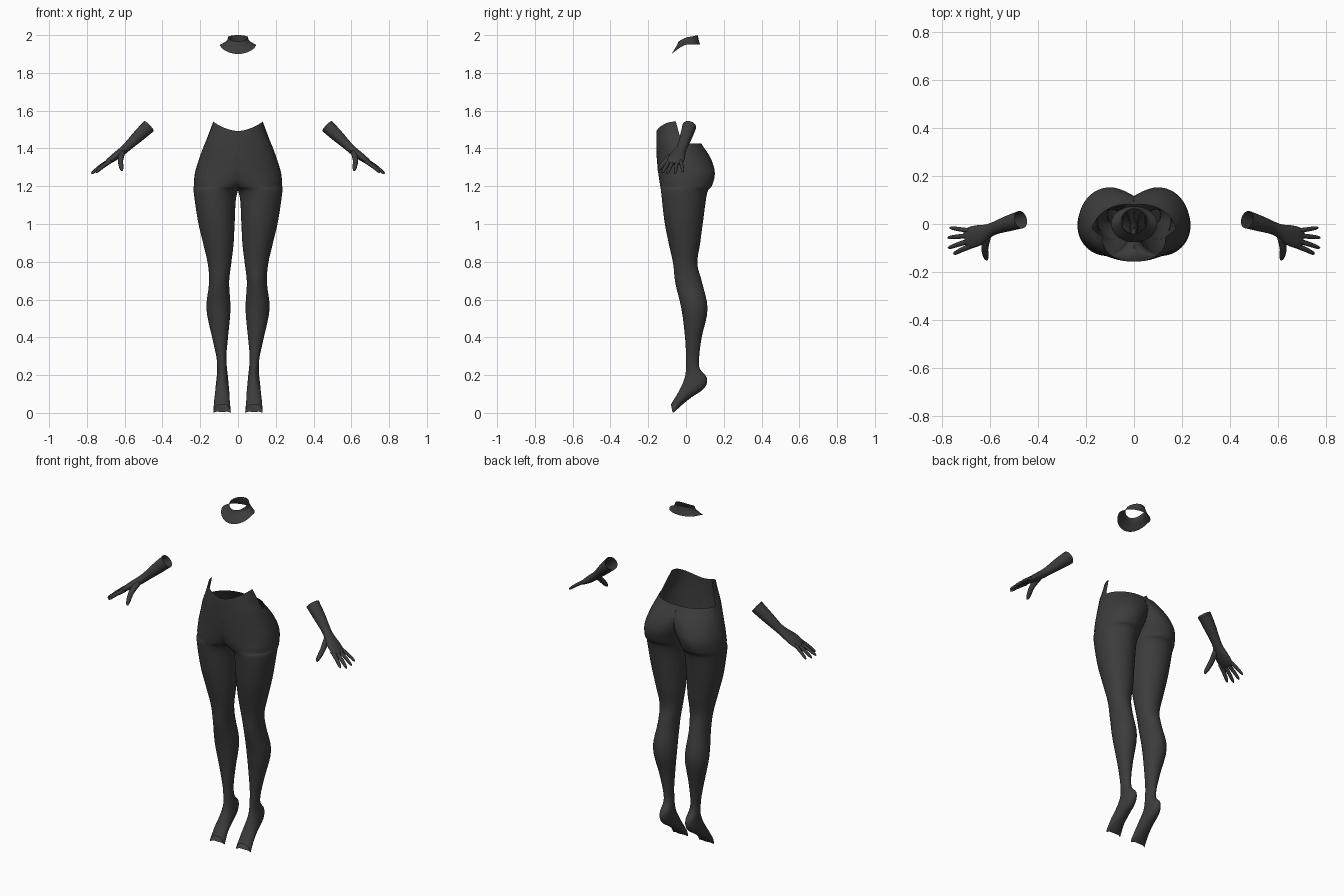
import bpy, bmesh, math
from mathutils import Vector

if "Cube" in bpy.data.objects:
    bpy.data.objects.remove(bpy.data.objects["Cube"])

mat = bpy.data.materials.new("charcoal_fabric")
mat.diffuse_color = (0.045, 0.045, 0.045, 1)
mat.use_nodes = True
mat.node_tree.nodes["Principled BSDF"].inputs["Base Color"].default_value = mat.diffuse_color


def spline(rows, sub):
    """Catmull-Rom interpolation of parameter rows."""
    out = []
    for i in range(len(rows) - 1):
        p0, p1 = rows[max(i - 1, 0)], rows[i]
        p2, p3 = rows[i + 1], rows[min(i + 2, len(rows) - 1)]
        for s in range(sub):
            t = s / sub
            out.append([0.5 * (2 * b + (c - a) * t + (2 * a - 5 * b + 4 * c - d) * t * t
                               + (3 * b - a - 3 * c + d) * t ** 3)
                        for a, b, c, d in zip(p0, p1, p2, p3)])
    return out + [list(rows[-1])]


def circle(n):
    return [(math.cos(2 * math.pi * j / n), math.sin(2 * math.pi * j / n)) for j in range(n)]


def loft(bm, rings, cap_start=False, cap_end=False):
    vs = [[bm.verts.new(p) for p in r] for r in rings]
    n = len(vs[0])
    for a, b in zip(vs, vs[1:]):
        for j in range(n):
            k = (j + 1) % n
            bm.faces.new((a[j], a[k], b[k], b[j]))
    if cap_start:
        bm.faces.new(vs[0][::-1])
    if cap_end:
        bm.faces.new(vs[-1])


def finish(name, bm, mirror=False):
    bmesh.ops.recalc_face_normals(bm, faces=bm.faces)
    me = bpy.data.meshes.new(name)
    bm.to_mesh(me)
    bm.free()
    me.materials.append(mat)
    for p in me.polygons:
        p.use_smooth = True
    ob = bpy.data.objects.new(name, me)
    bpy.context.collection.objects.link(ob)
    if mirror:
        m = ob.modifiers.new("mirror", 'MIRROR')
        m.use_clip = True
        m.merge_threshold = 0.0005


# Leggings, one half: height, inner x, outer x, front y, back y
LEG = [
    (.045, .038, .131, -.080, -.062),
    (.09, .044, .126, -.052, -.012),
    (.13, .046, .121, -.030, .040),
    (.17, .050, .117, -.012, .100),
    (.21, .054, .112, -.002, .110),
    (.25, .059, .110, .000, .072),
    (.30, .062, .115, .000, .070),
    (.40, .053, .137, -.005, .083),
    (.55, .040, .167, -.024, .114),
    (.69, .047, .153, -.057, .085),
    (.79, .036, .160, -.068, .060),
    (.90, .023, .185, -.092, .075),
    (1.02, .017, .213, -.115, .091),
    (1.165, .004, .234, -.131, .112),
    (1.20, -.06, .234, -.136, .136),
    (1.27, -.17, .228, -.147, .153),
    (1.35, -.20, .204, -.155, .130),
    (1.42, -.178, .178, -.157, .085),
    (1.48, -.151, .151, -.157, .060),
    (1.545, -.13, .130, -.153, .045),
]
CROTCH, BASE, TOP = 1.165, 1.20, 1.545
rows = spline(LEG, 4)


def sample(z):
    """Section parameters at a given height."""
    for a, b in zip(rows, rows[1:]):
        if a[0] <= z <= b[0]:
            t = (z - a[0]) / (b[0] - a[0])
            return [u + (v - u) * t for u, v in zip(a, b)]
    return rows[-1]


def section_point(row, c, s):
    z, inner, outer, front, back = row
    if s >= 0 and z > CROTCH:                     # cleft between the cheeks
        inner *= min(1, (z - CROTCH) / 0.315) ** 1.7
    x = (inner + outer) / 2 + (outer - inner) / 2 * c
    if s < 0 and z > BASE:                        # flatter belly
        s = -abs(s) ** 0.85
    y = (front + back) / 2 + (back - front) / 2 * s
    tilt = 0.04 * min(1, max(0, (0.30 - z) / 0.15))   # foot sections lean back
    return max(x, 0.0), y, z - tilt * (s + 1) / 2


def rim_height(c, s):
    """High V-shaped front, low straight back."""
    return 1.425 if s > 0.07 else 1.492 + 0.05 * abs(c) ** 1.6


rings = []
for i, row in enumerate(rows):
    ring = []
    for c, s in circle(48):
        q = row
        if row[0] > BASE:
            k = (rim_height(c, s) - BASE) / (TOP - BASE)
            q = sample(BASE + (row[0] - BASE) * k)
        x, y, z = section_point(q, c, s)
        if i < 4:                                 # toe opening drops at its corners
            z -= 0.022 * abs(c) ** 4 * (1 - i / 4)
        ring.append((x, y, z))
    rings.append(ring)
bm = bmesh.new()
loft(bm, rings)
# Open the pelvis along the centre plane
wall = [f for f in bm.faces if all(v.co.x < 1e-5 for v in f.verts)]
bmesh.ops.delete(bm, geom=wall, context='FACES')
bmesh.ops.remove_doubles(bm, verts=bm.verts, dist=1e-5)
finish("leggings", bm, mirror=True)


# Gloves: forearm, palm, thumb and fingers as flattened tubes
def tube(bm, pts, n, cap_start=True, sub=4):
    path = spline(pts, sub)
    rings = []
    for i, p in enumerate(path):
        d = Vector(path[min(i + 1, len(path) - 1)][:3]) - Vector(path[max(i - 1, 0)][:3])
        d.normalize()
        w = Vector((0, 1, 0))
        w = (w - d * w.dot(d)).normalized()
        u = d.cross(w)
        rings.append([Vector(p[:3]) + w * p[3] * c + u * p[4] * s for c, s in circle(n)])
    loft(bm, rings, cap_start, True)


def digit(bm, base, tip, r, bend):
    b, t = Vector(base), Vector(tip)
    pts = []
    for f, k in ((0, 1), (.5, .9), (.87, .7), (1, .25)):
        p = b.lerp(t, f) + Vector(bend) * math.sin(math.pi * f)
        pts.append((*p, r * k, r * k))
    tube(bm, pts, 10, sub=3)


bm = bmesh.new()
# Centre, half-width, half-thickness from cuff to knuckles
tube(bm, [(.472, .018, 1.518, .037, .037), (.525, .002, 1.468, .033, .032),
          (.58, -.017, 1.415, .027, .024), (.61, -.030, 1.388, .030, .022),
          (.65, -.047, 1.357, .043, .020), (.685, -.058, 1.332, .044, .015),
          (.703, -.063, 1.320, .034, .008)], 24, cap_start=False)
for i, tip in enumerate([(.752, -.125, 1.272), (.775, -.100, 1.266),
                         (.777, -.057, 1.267), (.768, -.015, 1.274)]):
    digit(bm, (.672 + .004 * i, -.088 + .02 * i, 1.335), tip, .0118 - .0006 * i, (.004, 0, .001))
digit(bm, (.612, -.050, 1.380), (.614, -.149, 1.283), .0165, (.009, 0, .008))
finish("gloves", bm, mirror=True)

# Collar: half-width, front y, back y, front z, side z, back z per ring
COLLAR = [
    (.096, -.076, .074, 1.900, 1.949, 1.950),
    (.075, -.058, .070, 1.930, 1.960, 1.965),
    (.058, -.045, .066, 1.952, 1.972, 1.982),
    (.053, -.040, .063, 1.966, 1.990, 2.000),
]
rings = []
for w, yf, yb, zf, zs, zb in spline(COLLAR, 3):
    rings.append([(w * c, (yf + yb) / 2 + (yb - yf) / 2 * s,
                   zs + ((zb if s > 0 else zf) - zs) * abs(s) ** 1.3)
                  for c, s in circle(40)])
bm = bmesh.new()
loft(bm, rings)
finish("collar", bm)
